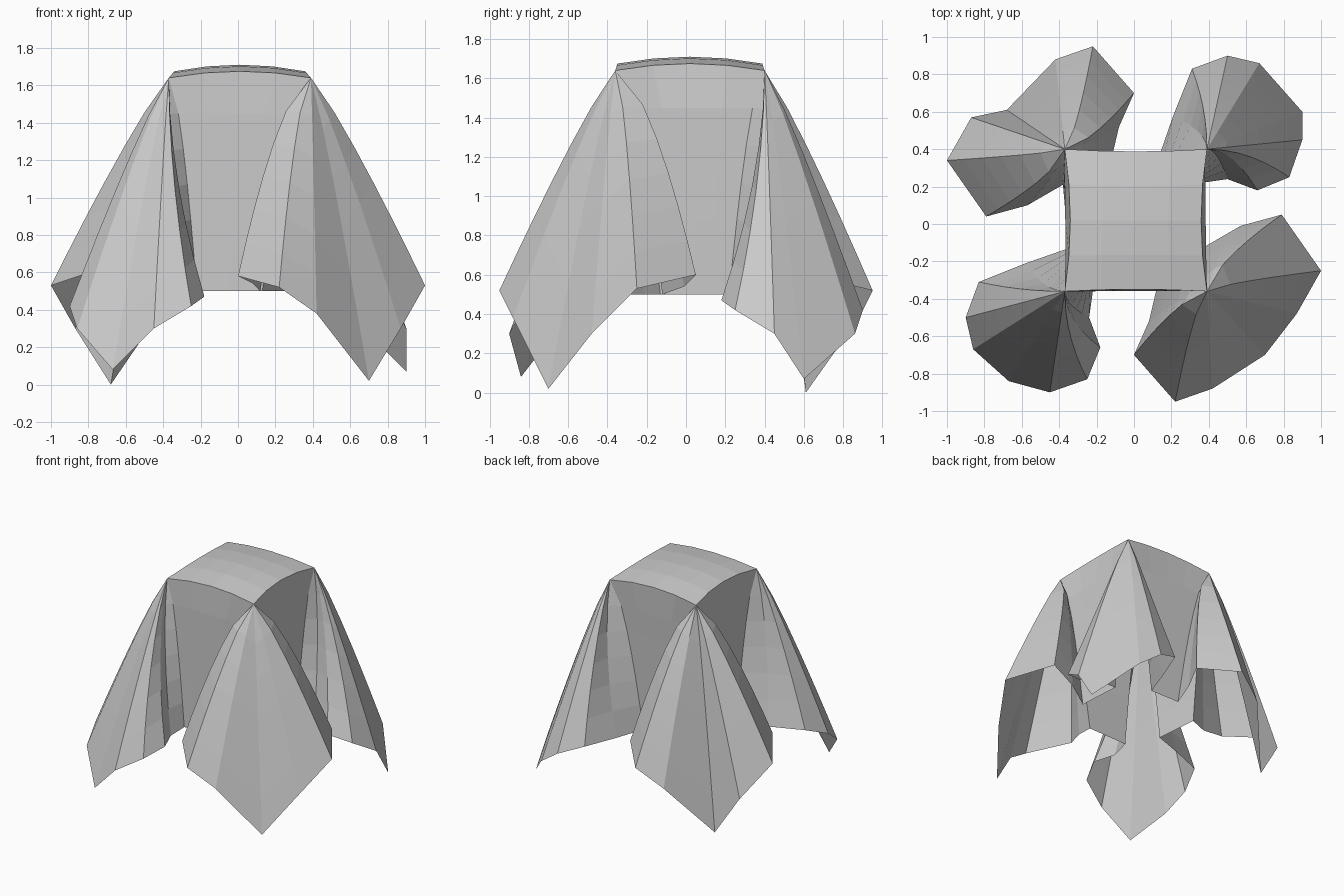
import bpy, bmesh
from mathutils import Vector

if "Cube" in bpy.data.objects:
    bpy.data.objects.remove(bpy.data.objects["Cube"])

RINGS = 6              # rows of cloth hanging below the top
COLS = 4               # columns across the top and each strip

# Hem of the wide open fold (front right), from front strip round the tip to side strip
WIDE = [(0.12, -0.35, 0.5), (0.08, -0.52, 0.54), (0, -0.7, 0.58),
        (0.22, -0.95, 0.52), (0.42, -0.88, 0.38), (0.7, -0.7, 0.02),
        (0.87, -0.48, 0.3), (1, -0.25, 0.53), (0.79, 0.05, 0.6),
        (0.57, -0.01, 0.54), (0.38, -0.12, 0.5)]
# Hem of the rounded fold (front left)
ROUND = [(-0.22, -0.36, 0.5), (-0.24, -0.5, 0.48), (-0.18, -0.66, 0.47),
         (-0.25, -0.83, 0.42), (-0.45, -0.9, 0.3), (-0.67, -0.84, 0.08),
         (-0.86, -0.67, 0.3), (-0.9, -0.5, 0.42), (-0.83, -0.31, 0.5),
         (-0.58, -0.21, 0.5), (-0.35, -0.13, 0.5)]

# Back folds: wide one turned half way round, rounded one mirrored on the diagonal
wide_back = [(-x, -y + (0.09 if i > 5 else 0), z) for i, (x, y, z) in enumerate(WIDE)]
wide_back[5] = (-0.68, 0.61, 0)
round_back = [(-y, -x, z) for x, y, z in reversed(ROUND)]
round_back[5] = (0.9, 0.6, 0.07)

# Per corner (sign x, sign y): inward power of the lobes and hem path
CORNERS = {(1, -1): (0.6, WIDE), (-1, 1): (0.6, wide_back),
           (-1, -1): (1.8, ROUND), (1, 1): (1.8, round_back)}


def top_corner(sx, sy):
    return Vector((0.01 + 0.38 * sx, 0.02 + 0.38 * sy, 1.64))


def fin(sx, sy, ring, i):
    """Point i of a ring of the conical fold hanging from one top corner."""
    corner, s = top_corner(sx, sy), ring / RINGS
    lobe, path = CORNERS[sx, sy]
    power = 0.6 if i in (0, len(path) - 1) else lobe
    hem = Vector(path[i])
    p = corner.copy()
    for ax in (0, 1):
        off = hem[ax] - corner[ax]
        p[ax] += off * s ** (power if off * corner[ax] < 0 else 0.88)
    p.z += (hem.z - corner.z) * s
    return p


def top_point(i, j):
    """Domed top with slightly pinched edges."""
    u, v = 2 * i / COLS - 1, 2 * j / COLS - 1
    p = top_corner(u, v)
    p.z += 0.035 * (1 - u * u) + 0.035 * (1 - v * v)
    p.x *= 1 - 0.08 * (1 - v * v)
    p.y *= 1 - 0.03 * (1 - u * u)
    return p


def strip_point(side, ring, i):
    """Panel between two neighbouring folds."""
    axis, sign = side
    f = i / COLS
    if ring == 0:
        row = COLS if sign > 0 else 0
        return top_point(i, row) if axis == 'y' else top_point(row, i)
    if axis == 'y':
        return fin(-1, sign, ring, 0).lerp(fin(1, sign, ring, 0), f)
    return fin(sign, -1, ring, -1 % 11).lerp(fin(sign, 1, ring, -1 % 11), f)


def add_sheet(bm, rows, cols, func):
    v = [[bm.verts.new(func(r, c)) for c in range(cols + 1)] for r in range(rows + 1)]
    for r in range(rows):
        for c in range(cols):
            bm.faces.new((v[r][c], v[r][c + 1], v[r + 1][c + 1], v[r + 1][c]))


# Draped cloth: top, four strips and four corner folds welded into one sheet
bm = bmesh.new()
add_sheet(bm, COLS, COLS, top_point)
for side in (('y', -1), ('y', 1), ('x', -1), ('x', 1)):
    add_sheet(bm, RINGS, COLS, lambda r, c: strip_point(side, r, c))
for sx, sy in CORNERS:
    add_sheet(bm, RINGS, 10, lambda r, c: fin(sx, sy, r, c))
bmesh.ops.remove_doubles(bm, verts=bm.verts, dist=0.0005)
bmesh.ops.recalc_face_normals(bm, faces=bm.faces)
mesh = bpy.data.meshes.new("draped_cloth")
bm.to_mesh(mesh)
bm.free()
cloth = bpy.data.objects.new("draped_cloth", mesh)
bpy.context.collection.objects.link(cloth)
